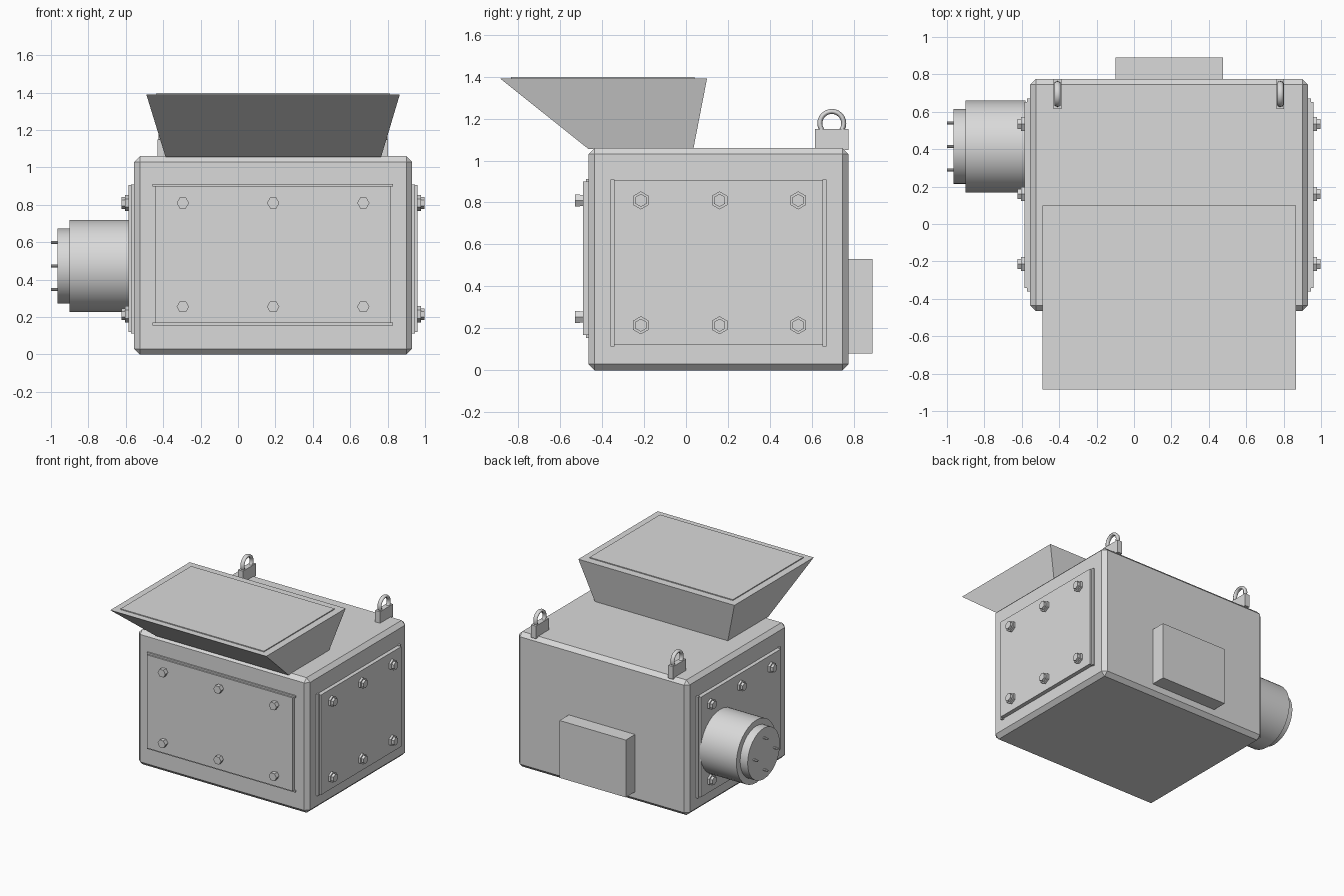
import bpy, bmesh, math
from mathutils import Matrix

if "Cube" in bpy.data.objects:
    bpy.data.objects.remove(bpy.data.objects["Cube"])

grey = bpy.data.materials.new("light_grey_steel")
grey.diffuse_color = (0.7, 0.7, 0.7, 1)
grey.use_nodes = True
grey.node_tree.nodes["Principled BSDF"].inputs["Base Color"].default_value = grey.diffuse_color


def finish(name, bm):
    bmesh.ops.recalc_face_normals(bm, faces=bm.faces[:])
    me = bpy.data.meshes.new(name)
    bm.to_mesh(me)
    bm.free()
    me.materials.append(grey)
    ob = bpy.data.objects.new(name, me)
    bpy.context.collection.objects.link(ob)
    return ob


def box(name, x0, x1, y0, y1, z0, z1, bevel=0):
    bm = bmesh.new()
    bmesh.ops.create_cube(bm, size=1)
    bmesh.ops.scale(bm, vec=(x1 - x0, y1 - y0, z1 - z0), verts=bm.verts[:])
    bmesh.ops.translate(bm, vec=((x0 + x1) / 2, (y0 + y1) / 2, (z0 + z1) / 2), verts=bm.verts[:])
    if bevel:
        bmesh.ops.bevel(bm, geom=bm.edges[:], offset=bevel, segments=1, affect='EDGES')
    return finish(name, bm)


def frustum(name, low, high):
    """Each rectangle is x0, x1, y0, y1, z."""
    bm = bmesh.new()
    rings = []
    for x0, x1, y0, y1, z in (low, high):
        rings.append([bm.verts.new((x, y, z)) for x, y in ((x0, y0), (x1, y0), (x1, y1), (x0, y1))])
    a, b = rings
    bm.faces.new(a)
    bm.faces.new(b)
    for i in range(4):
        j = (i + 1) % 4
        bm.faces.new((a[i], a[j], b[j], b[i]))
    return finish(name, bm)


def rod(name, start, axis, parts, sides, smooth=False):
    """Stacked discs along an axis: parts are (from, to, radius)."""
    turn = {'+x': Matrix.Rotation(math.pi / 2, 4, 'Y'),
            '-x': Matrix.Rotation(-math.pi / 2, 4, 'Y'),
            '-y': Matrix.Rotation(math.pi / 2, 4, 'X')}[axis]
    # hexagon points face sideways
    spin = Matrix.Rotation(math.pi / 2 if axis != '-y' else 0, 4, 'Z')
    bm = bmesh.new()
    for a, b, r in parts:
        bmesh.ops.create_cone(bm, cap_ends=True, segments=sides, radius1=r, radius2=r, depth=b - a,
                              matrix=Matrix.Translation(start) @ turn
                              @ Matrix.Translation((0, 0, (a + b) / 2)) @ spin
                              @ Matrix.Rotation(math.pi / 6 if sides == 6 else 0, 4, 'Z')
                              @ Matrix.Rotation(math.pi / 6 if sides == 6 else 0, 4, 'Z').inverted()
                              @ Matrix.Rotation(math.pi / 2 if axis == '-y' else 0, 4, 'Z'))
    ob = finish(name, bm)
    if smooth:
        bpy.ops.object.select_all(action='DESELECT')
        ob.select_set(True)
        bpy.context.view_layer.objects.active = ob
        bpy.ops.object.shade_smooth_by_angle(angle=math.radians(35))
    return ob


# Chamfered housing and outlet box at the back
box("housing", -0.555, 0.93, -0.465, 0.775, 0, 1.06, 0.03)
box("rear_box", -0.10, 0.475, 0.77, 0.89, 0.08, 0.53)

# Hopper leaning out over the front, with its raised lid
frustum("hopper", (-0.387, 0.765, -0.465, 0.035, 1.055), (-0.49, 0.865, -0.885, 0.10, 1.39))
box("hopper_lid", -0.435, 0.81, -0.835, 0.04, 1.38, 1.397)

# Front cover with edge strips and bolts
box("front_cover", -0.445, 0.818, -0.49, -0.46, 0.168, 0.90)
for n, z in (("lower", 0.155), ("upper", 0.897)):
    box("front_strip_" + n, -0.458, 0.83, -0.477, -0.46, z, z + 0.015)
for x in (-0.295, 0.188, 0.67):
    for z in (0.255, 0.81):
        rod("front_bolt", (x, -0.485, z), '-y', [(0, 0.022, 0.03), (0.02, 0.043, 0.033)], 6)

# Side covers with edge strips and bolts
for side, face, s in (("right", 0.93, 1), ("left", -0.555, -1)):
    def plate(name, depth, *yz):
        a, b = sorted((face - s * 0.005, face + s * depth))
        box(side + name, a, b, *yz)
    plate("_cover", 0.031, -0.343, 0.653, 0.12, 0.905)
    for y in (-0.36, 0.65):
        plate("_strip", 0.017, y, y + 0.02, 0.113, 0.91)
    for y in (-0.215, 0.16, 0.535):
        for z in (0.215, 0.81):
            rod(side + "_bolt", (face + s * 0.03, y, z), '+x' if s > 0 else '-x',
                [(0, 0.018, 0.043), (0.016, 0.038, 0.031)], 6)

# Drive motor on the left, with four terminal pins
MY, MZ = 0.414, 0.473
rod("motor", (-0.58, MY, MZ), '-x', [(0, 0.32, 0.246)], 32, True)
rod("motor_cap", (-0.89, MY, MZ), '-x', [(0, 0.075, 0.2)], 32, True)
for dy, dz in ((0.125, 0), (-0.125, 0), (0, 0.125), (0, -0.125)):
    rod("motor_pin", (-0.96, MY + dy, MZ + dz), '-x', [(0, 0.04, 0.008)], 8, True)

# Lifting eyes on the rear top corners
for x in (-0.409, 0.782):
    box("lifting_lug", x - 0.021, x + 0.021, 0.615, 0.775, 1.05, 1.15)
    bpy.ops.mesh.primitive_torus_add(major_radius=0.057, minor_radius=0.012, major_segments=24,
                                     minor_segments=8, location=(x, 0.695, 1.177),
                                     rotation=(0, math.pi / 2, 0))
    eye = bpy.context.object
    eye.name = "lifting_eye"
    eye.scale = (1, 1, 1.4)
    eye.data.materials.append(grey)
    bpy.ops.object.shade_smooth_by_angle(angle=math.radians(50))
